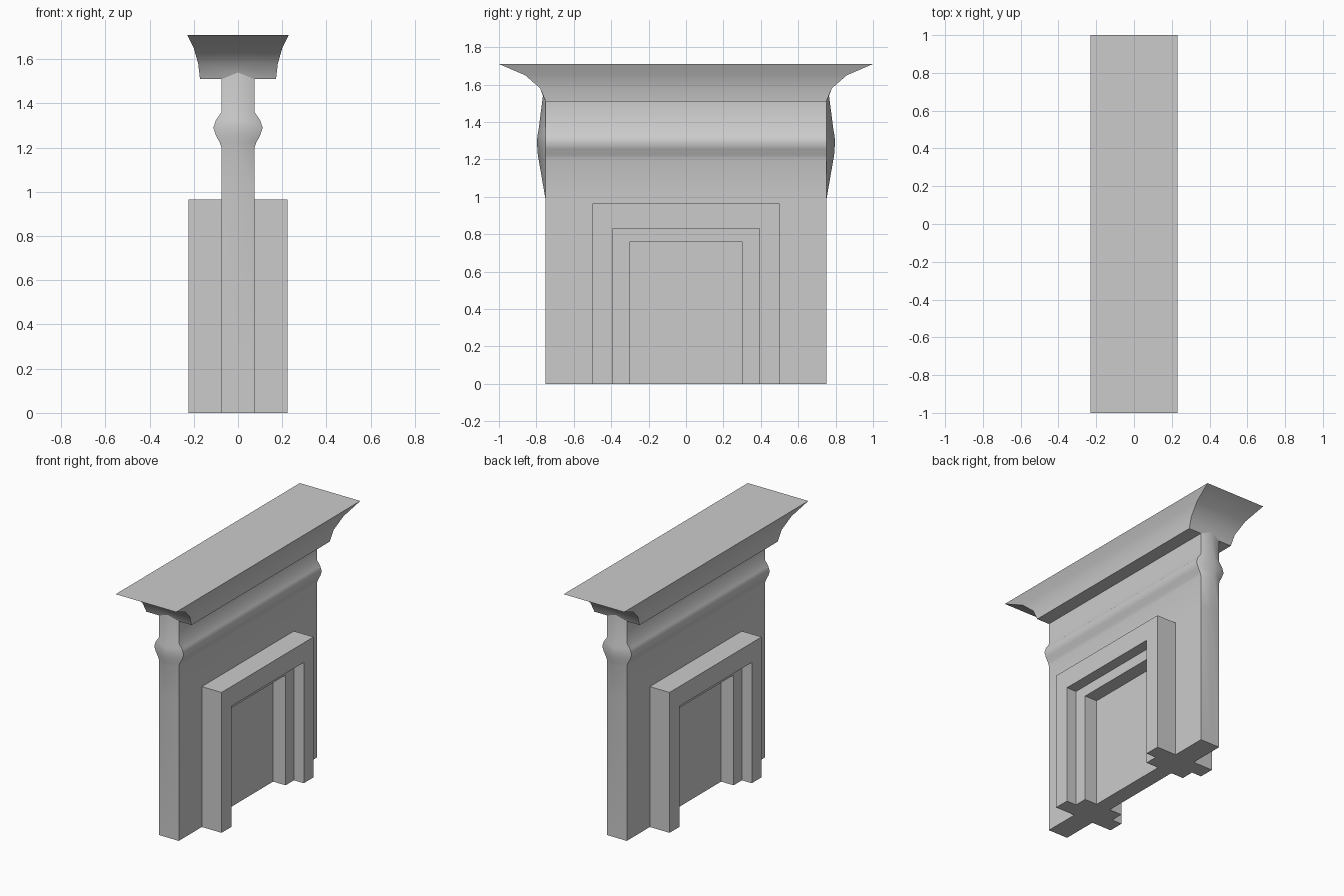
import bpy, bmesh, math

if "Cube" in bpy.data.objects:
    bpy.data.objects.remove(bpy.data.objects["Cube"])


def finish(name, bm):
    bmesh.ops.recalc_face_normals(bm, faces=bm.faces)
    mesh = bpy.data.meshes.new(name)
    bm.to_mesh(mesh)
    bm.free()
    ob = bpy.data.objects.new(name, mesh)
    bpy.context.collection.objects.link(ob)
    return ob


def loft(name, rows):
    """Rows are (z, half x, corner y, end-ridge y, end-ridge z)."""
    bm = bmesh.new()
    rings = []
    for z, hx, yc, ye, zr in rows:
        pts = [(hx, -yc, z), (0, -ye, zr), (-hx, -yc, z),
               (-hx, yc, z), (0, ye, zr), (hx, yc, z)]
        rings.append([bm.verts.new(p) for p in pts])
    for a, b in zip(rings, rings[1:]):
        for i in range(6):
            j = (i + 1) % 6
            bm.faces.new((a[i], a[j], b[j], b[i]))
    for ring, row in ((rings[0], rows[0]), (rings[-1], rows[-1])):
        flat = row[0] == row[4]
        for ids in [range(6)] if flat else [(0, 2, 3, 5), (0, 1, 2), (3, 4, 5)]:
            bm.faces.new([ring[i] for i in ids])
    bmesh.ops.recalc_face_normals(bm, faces=bm.faces)
    # Smooth everywhere except hard corners; the end ridge stays soft
    for f in bm.faces:
        f.smooth = True
    for e in bm.edges:
        ridge = all(abs(v.co.x) < 1e-5 for v in e.verts)
        e.smooth = ridge or e.calc_face_angle(0) < math.radians(50)
    return finish(name, bm)


def prism(name, outline, hx):
    """Extrude a y-z outline symmetrically along x."""
    bm = bmesh.new()
    face = bm.faces.new([bm.verts.new((-hx, y, z)) for y, z in outline])
    new = bmesh.ops.extrude_face_region(bm, geom=[face])["geom"]
    bmesh.ops.translate(bm, vec=(2 * hx, 0, 0),
                        verts=[v for v in new if isinstance(v, bmesh.types.BMVert)])
    return finish(name, bm)


def arch(name, yi, zi, yo, zo, hx):
    return prism(name, [(-yo, 0), (-yo, zo), (yo, zo), (yo, 0),
                        (yi, 0), (yi, zi), (-yi, zi), (-yi, 0)], hx)


# Wall with rounded moulding and bulging ends
wall_rows = [(0, .075, .75), (.98, .075, .75), (1.2, .075, .788), (1.222, .082, .792),
             (1.255, .1, .795), (1.29, .112, .796), (1.325, .1, .795), (1.36, .075, .788)]
wall = loft("wall", [(z, hx, .75, ye, z) for z, hx, ye in wall_rows]
            + [(1.51, .075, .75, .765, 1.54)])

# Opening through the wall
cutter = prism("opening_cutter", [(-.35, -.1), (-.35, .79), (.35, .79), (.35, -.1)], .3)
cutter.hide_render = True
mod = wall.modifiers.new("opening", 'BOOLEAN')
mod.object = cutter
mod.solver = 'EXACT'
bpy.context.view_layer.objects.active = wall
bpy.ops.object.modifier_apply(modifier=mod.name)
bpy.data.objects.remove(cutter)

# Recessed panel and stepped surround, showing on both sides
prism("panel", [(-.36, 0), (-.36, .8), (.36, .8), (.36, 0)], .055)
arch("inner_surround", .303, .757, .43, .87, .15)
arch("outer_surround", .393, .83, .5, .965, .225)

# Flared cornice
loft("cornice", [(1.51, .172, .75, .765, 1.54), (1.58, .18, .78, .78, 1.58),
                 (1.65, .2, .86, .86, 1.65), (1.71, .23, 1, 1, 1.71)])
